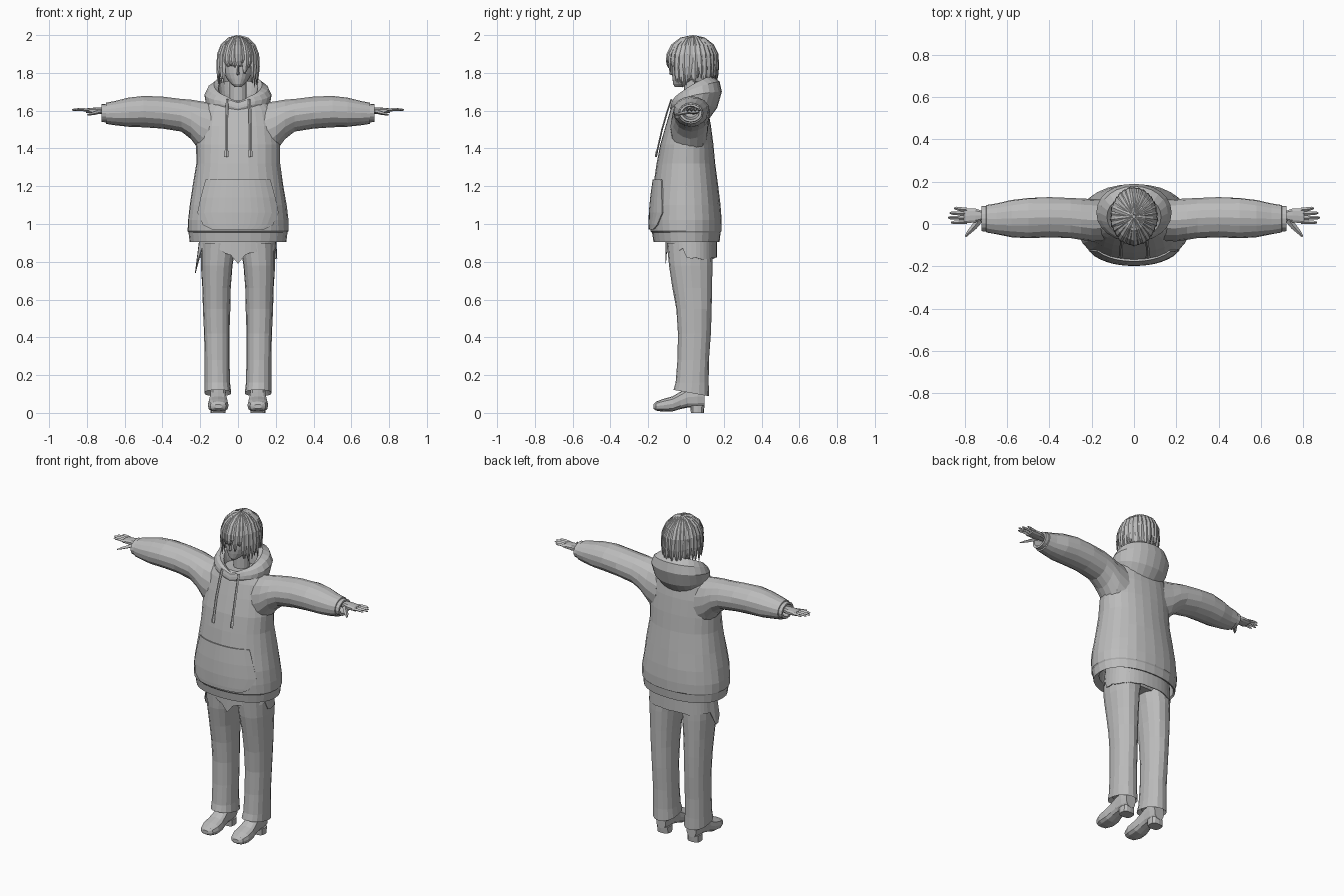
import bpy, bmesh, math, random
from mathutils import Vector as V

if "Cube" in bpy.data.objects:
    bpy.data.objects.remove(bpy.data.objects["Cube"])
random.seed(4)
TAU = math.tau

grey = bpy.data.materials.new("plain grey")
grey.diffuse_color = (0.5, 0.5, 0.5, 1)
grey.use_nodes = True
grey.node_tree.nodes["Principled BSDF"].inputs["Base Color"].default_value = grey.diffuse_color


def finish(name, bm, mirror=False, thick=0):
    bmesh.ops.recalc_face_normals(bm, faces=bm.faces)
    me = bpy.data.meshes.new(name)
    bm.to_mesh(me)
    bm.free()
    me.materials.append(grey)
    ob = bpy.data.objects.new(name, me)
    bpy.context.collection.objects.link(ob)
    if thick:
        ob.modifiers.new("thickness", 'SOLIDIFY').thickness = thick
    if mirror:
        ob.modifiers.new("mirror", 'MIRROR').use_clip = False
    return ob


def loft(bm, rings, caps=(True, True)):
    """Skin a list of closed rings of points."""
    vs = [[bm.verts.new(p) for p in r] for r in rings]
    n = len(vs[0])
    for a, b in zip(vs, vs[1:]):
        for i in range(n):
            bm.faces.new((a[i], a[(i + 1) % n], b[(i + 1) % n], b[i]))
    if caps[0]:
        bm.faces.new(vs[0])
    if caps[1]:
        bm.faces.new(vs[-1])


def oval(n, p=2.0):
    """Unit superellipse, starting at the front and going round."""
    out = []
    for i in range(n):
        s, c = math.sin(TAU * i / n), -math.cos(TAU * i / n)
        out.append((math.copysign(abs(s) ** (2 / p), s), math.copysign(abs(c) ** (2 / p), c)))
    return out


def flat_ring(z, cx, cy, rx, ry, n, p=2.0, tilt=0, wob=0):
    return [V((cx + rx * u * k, cy + ry * v * k, z + tilt * ry * v))
            for u, v in oval(n, p) for k in [1 + random.uniform(-wob, wob)]]


def strip(bm, pts, widths, thick, normal):
    """Tapered diamond-section strand along a path."""
    pts = [V(p) for p in pts]
    rings = []
    for i, p in enumerate(pts):
        t = (pts[min(i + 1, len(pts) - 1)] - pts[max(i - 1, 0)]).normalized()
        side = t.cross(normal(p)).normalized()
        up = side.cross(t)
        w = widths[i]
        h = thick * min(1, w / max(widths))
        rings.append([p + side * w, p + up * h, p - side * w, p - up * h])
    loft(bm, rings)


# Hoodie body: z, half width, front y, back y
BODY = [(.905, .256, -.172, .178), (.955, .262, -.18, .183), (.962, .267, -.188, .188),
        (1.02, .266, -.19, .188), (1.1, .256, -.186, .182), (1.2, .24, -.173, .17),
        (1.32, .222, -.155, .154), (1.42, .222, -.136, .145), (1.52, .212, -.108, .132),
        (1.6, .195, -.083, .118), (1.635, .165, -.07, .105), (1.655, .11, -.05, .09)]
bm = bmesh.new()
rings = [flat_ring(z, 0, 0.02, w * .93, .14, 28, 2.2) for z, w in ((1.0, .25), (.912, .262))]
for z, w, f, b in BODY:
    rings.append(flat_ring(z, 0, (f + b) / 2, w, (b - f) / 2, 28, 2.2, wob=.008 if z > .97 else 0))
loft(bm, rings, (False, True))
finish("hoodie_body", bm)


def body_front(x, z):
    """Front surface of the hoodie body."""
    for a, b in zip(BODY, BODY[1:]):
        if a[0] <= z <= b[0]:
            t = (z - a[0]) / (b[0] - a[0])
            w, f, k = (a[i] + (b[i] - a[i]) * t for i in (1, 2, 3))
            return (f + k) / 2 - (k - f) / 2 * max(0, 1 - (abs(x) / w) ** 2.2) ** (1 / 2.2)


# Front pocket panel
bm = bmesh.new()
rows = []
for z, w in ((.972, .14), (.995, .185), (1.06, .215), (1.14, .198), (1.235, .172)):
    rows.append([bm.verts.new((w * i / 6, body_front(w * i / 6, z) - .009, z)) for i in range(-6, 7)])
for a, b in zip(rows, rows[1:]):
    for i in range(12):
        bm.faces.new((a[i], a[i + 1], b[i + 1], b[i]))
finish("pocket", bm, thick=.012)

# Sleeves: x, bottom z, top z, front y, back y
SLEEVE = [(.13, 1.33, 1.64, -.08, .115), (.2, 1.385, 1.65, -.082, .118), (.25, 1.452, 1.656, -.075, .12),
          (.3, 1.488, 1.662, -.066, .122), (.4, 1.505, 1.674, -.062, .126), (.5, 1.513, 1.677, -.068, .125),
          (.58, 1.513, 1.67, -.062, .115), (.65, 1.522, 1.652, -.05, .098), (.698, 1.53, 1.642, -.04, .09),
          (.7, 1.538, 1.636, -.035, .085), (.722, 1.54, 1.635, -.034, .084), (.722, 1.553, 1.624, -.02, .07),
          (.66, 1.565, 1.62, -.01, .06)]
bm = bmesh.new()
rings = []
for x, b, t, f, k in SLEEVE:
    wob = .025 if .2 < x < .69 else 0
    rings.append([V((x, (f + k) / 2 + (k - f) / 2 * u * s, (b + t) / 2 + (t - b) / 2 * v * s))
                  for u, v in oval(16) for s in [1 + random.uniform(-wob, wob)]])
loft(bm, rings)
finish("sleeve", bm, mirror=True)

# Hood lying round the neck: half width, front y/z, back y/z
HOOD = [(.15, -.078, 1.612, .125, 1.56), (.17, -.084, 1.632, .165, 1.615), (.178, -.082, 1.645, .19, 1.70),
        (.16, -.076, 1.662, .178, 1.755), (.128, -.066, 1.668, .135, 1.785), (.105, -.05, 1.655, .11, 1.765),
        (.095, -.04, 1.63, .095, 1.69), (.09, -.03, 1.61, .09, 1.64)]
bm = bmesh.new()
rings = []
for w, fy, fz, by, bz in HOOD:
    ring = []
    for u, v in oval(24, 2.1):
        t = (v + 1) / 2
        dip = .02 * max(0, 1 - abs(u) * 2.2) if v < 0 else 0
        ring.append(V((w * u, fy + (by - fy) * t, fz + (bz - fz) * t + .012 * (1 - v * v) - dip)))
    rings.append(ring)
loft(bm, rings, (False, False))
finish("hood", bm)

# Drawstrings with knotted ends
bm = bmesh.new()
for x in (-.062, .066):
    strip(bm, [(x * .9, -.078, 1.66), (x * .95, -.098, 1.6), (x, -.127, 1.5), (x, -.152, 1.39),
               (x, -.154, 1.385), (x, -.16, 1.355)], [.008, .008, .008, .008, .011, .011], .006,
          lambda p: V((0, -1, .2)))
finish("drawstrings", bm)

# Hands: palm, fingers and thumb
bm = bmesh.new()
palm = [(.66, .04, .022, .02), (.72, .04, .024, .018), (.75, .04, .034, .017), (.805, .038, .036, .012)]
loft(bm, [[V((x, cy + ry * u, 1.6 + rz * v)) for u, v in oval(10, 2.6)] for x, cy, ry, rz in palm])
for y0, y1, x1 in ((.067, .074, .852), (.048, .052, .872), (.029, .03, .88), (.01, .007, .866)):
    strip(bm, [(.79, y0, 1.602), (.825, (y0 + y1) / 2, 1.606), (x1 - .012, y1, 1.605), (x1, y1, 1.604)],
          [.0105, .0095, .008, .003], .009, lambda p: V((0, 0, 1)))
strip(bm, [(.73, .02, 1.595), (.755, -.012, 1.588), (.78, -.038, 1.582), (.797, -.06, 1.578)],
      [.016, .014, .01, .004], .011, lambda p: V((0, 0, 1)))
finish("hand", bm, mirror=True)

# Trousers: hips, then legs as z, inner x, outer x, front y, back y
bm = bmesh.new()
loft(bm, [flat_ring(z, 0, .02, w, d, 20, 2.4) for z, w, d in ((.845, .17, .09), (.88, .19, .115), (1.05, .2, .12))])
finish("trouser_hips", bm)
LEG = [(.105, .036, .178, -.066, .122), (.16, .042, .177, -.055, .12), (.28, .044, .176, -.045, .122),
       (.42, .044, .18, -.042, .13), (.55, .042, .186, -.052, .135), (.66, .038, .19, -.07, .137),
       (.78, .028, .196, -.092, .14), (.9, .008, .196, -.1, .14)]
bm = bmesh.new()
rings = [flat_ring(.14, .107, .028, .05, .07, 16)]
for z, a, b, f, k in LEG:
    rings.append(flat_ring(z, (a + b) / 2, (f + k) / 2, (b - a) / 2, (k - f) / 2, 16, 2.3,
                           tilt=-.18 if z < .12 else 0, wob=.02 if z > .2 else 0))
loft(bm, rings)
finish("trouser_leg", bm, mirror=True)

# Ragged shirt tail under the hoodie
bm = bmesh.new()
n = 44
top, low = [], []
for i, (u, v) in enumerate(oval(n, 2.3)):
    y = .028 + .137 * v
    z = .818 if y > .0 else (.868 if i % 4 < 2 else .852)
    if abs(u) < .25 and v < 0:
        z = .83 - .04 * (abs(u) < .1)
    if u < -.96 and -.4 < v < .1:
        z = .745 if v > -.2 else .79
    top.append(bm.verts.new((.2 * u, y, .96)))
    low.append(bm.verts.new((.208 * u - (.02 if z < .8 and u < -.5 else 0), y, z + random.uniform(-.008, .008))))
for i in range(n):
    j = (i + 1) % n
    bm.faces.new((top[i], top[j], low[j], low[i]))
finish("shirt_tail", bm, thick=.004)

# Shoes: y, half width, bottom z, top z, plus a heel block
SHOE = [(-.172, .02, .022, .045), (-.158, .042, .012, .06), (-.12, .055, .006, .074), (-.07, .053, .008, .088),
        (-.03, .046, .02, .112), (.01, .043, .028, .138), (.06, .043, .028, .145), (.098, .034, .03, .145)]
bm = bmesh.new()
loft(bm, [[V((.105 + w * u, y, (a + b) / 2 + (b - a) / 2 * v)) for u, v in oval(12, 2.8)] for y, w, a, b in SHOE])
loft(bm, [flat_ring(z, .105, .06, .04, r, 12, 3) for z, r in ((0, .034), (.04, .038))])
finish("shoe", bm, mirror=True)

# Neck and head
bm = bmesh.new()
loft(bm, [flat_ring(z, 0, .035, r, r, 14) for z, r in ((1.58, .065), (1.65, .047), (1.78, .045))])
finish("neck", bm)
HEAD = [(1.724, -.038, .014, .02), (1.74, -.026, .034, .042), (1.77, -.002, .06, .07), (1.8, .01, .075, .084),
        (1.84, .018, .084, .091), (1.9, .026, .088, .1), (1.95, .03, .075, .09), (1.98, .03, .045, .055)]
bm = bmesh.new()
loft(bm, [flat_ring(z, 0, cy, rx, ry, 20) for z, cy, rx, ry in HEAD])
finish("face", bm)

# Nose, eyelids and mouth
bm = bmesh.new()
loft(bm, [[V((-w, y, z)), V((0, y - d, z)), V((w, y, z)), V((0, y + .02, z))]
          for z, w, y, d in ((1.787, .006, -.066, .008), (1.794, .01, -.068, .022), (1.84, .004, -.07, .006))])
for s in (-1, 1):
    strip(bm, [(s * .018, -.071, 1.836), (s * .036, -.066, 1.842), (s * .056, -.052, 1.834)],
          [.002, .004, .002], .004, lambda p: V((0, -1, 0)))
strip(bm, [(-.015, -.063, 1.762), (0, -.068, 1.761), (.015, -.063, 1.762)], [.001, .003, .001], .003,
      lambda p: V((0, -1, 0)))
finish("facial_features", bm)

# Hair cap: dome plus a mass behind the head
bm = bmesh.new()
dome = [math.radians(e) for e in (0, 22, 44, 64, 82)]
loft(bm, [flat_ring(1.87 + .12 * math.sin(e), 0, .035, .1 * math.cos(e), .127 * math.cos(e), 24) for e in dome])
loft(bm, [flat_ring(z, 0, cy, rx, ry, 20) for z, cy, rx, ry in
          ((1.755, .085, .075, .05), (1.8, .085, .09, .066), (1.89, .085, .098, .074))])
finish("hair_cap", bm)

# Hair strands radiating from the crown
bm = bmesh.new()
mid = V((0, .035, 1.85))
for layer, (count, size) in enumerate(((30, 1.0), (26, .95))):
    for i in range(count):
        a = TAU * (i + .5 * layer) / count
        d = min(a, TAU - a)
        tip = 1.835 if d < .75 else 1.735 if d < 1.7 else 1.755
        tip += random.uniform(-.012, .02)
        if abs(a - .35) < .12:
            tip = 1.795
        r = size + random.uniform(-.02, .02)
        turn = random.uniform(-.06, .06)
        pts = []
        for e in (86, 62, 36, 12):
            e = math.radians(e)
            pts.append((.106 * r * math.sin(a) * math.cos(e), .035 - .133 * r * math.cos(a) * math.cos(e),
                        1.872 + .124 * r * math.sin(e)))
        for t, k in ((.4, 1.0), (.75, .98), (1, .95)):
            b = a + turn * t
            pts.append((.108 * r * k * math.sin(b), .035 - .134 * r * k * math.cos(b), 1.885 + (tip - 1.885) * t))
        strip(bm, pts, [.004, .011, .015, .016, .014, .009, .0015], .007, lambda p: p - mid)
finish("hair_strands", bm)
